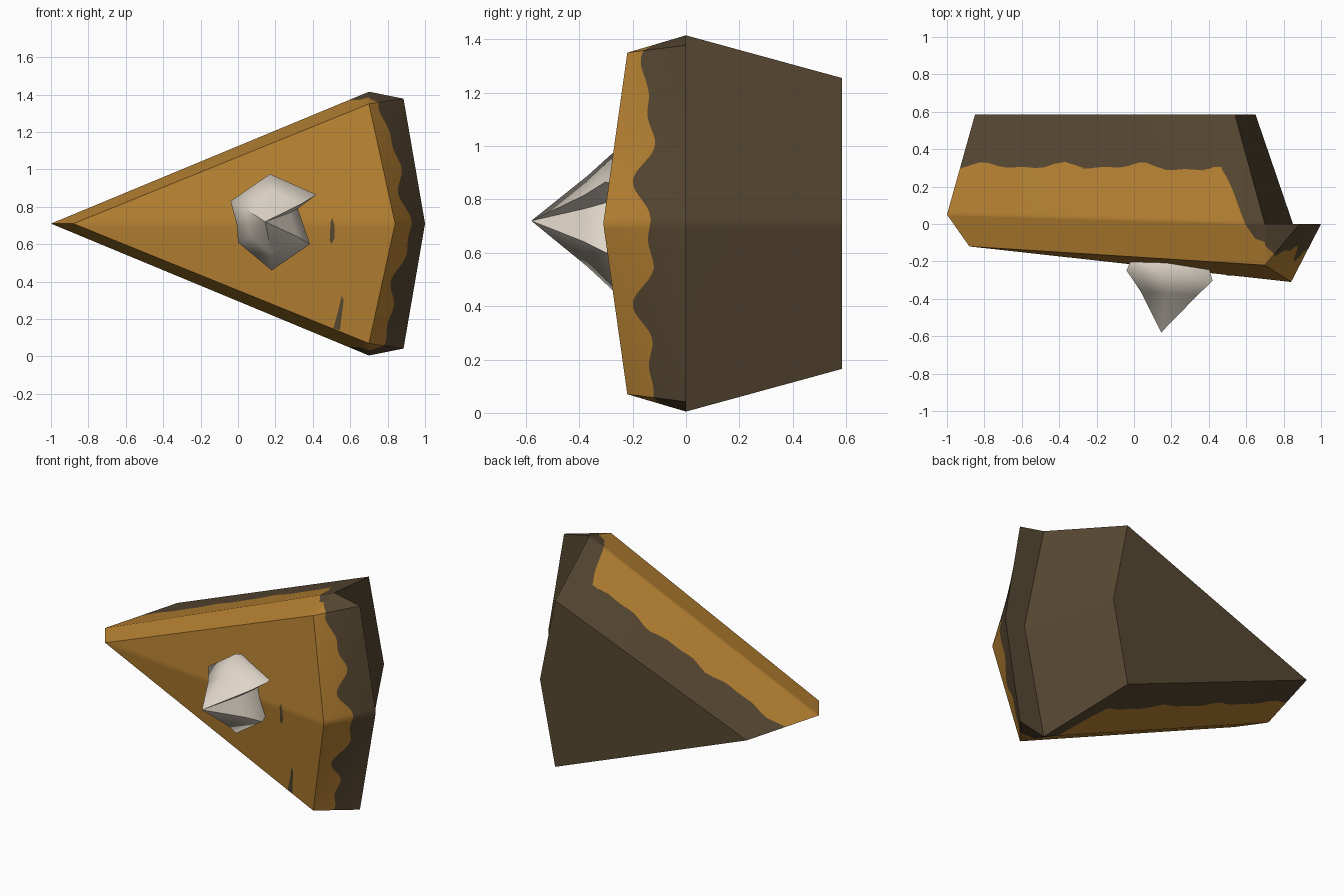
import bpy, bmesh, math

if "Cube" in bpy.data.objects:
    bpy.data.objects.remove(bpy.data.objects["Cube"])


def material(name, rgb):
    m = bpy.data.materials.new(name)
    m.diffuse_color = (*rgb, 1)
    m.use_nodes = True
    m.node_tree.nodes["Principled BSDF"].inputs["Base Color"].default_value = m.diffuse_color
    return m


CRUST = material("brown crust", (0.095, 0.064, 0.032))
FILLING = material("orange filling", (0.47, 0.22, 0.032))
CREAM = material("whipped cream", (0.74, 0.67, 0.58))
MID = 0.71  # height of the mirror plane of the slice


def finish(name, bm, mats, angle):
    me = bpy.data.meshes.new(name)
    bmesh.ops.recalc_face_normals(bm, faces=bm.faces)
    bm.to_mesh(me)
    bm.free()
    ob = bpy.data.objects.new(name, me)
    bpy.context.collection.objects.link(ob)
    for m in mats:
        me.materials.append(m)
    bpy.ops.object.select_all(action='DESELECT')
    ob.select_set(True)
    bpy.context.view_layer.objects.active = ob
    bpy.ops.object.shade_smooth_by_angle(angle=math.radians(angle))
    return ob


# Wavy border between filling (positive) and crust (negative)
LIMIT = [(-2, 0.31), (0.0, 0.31), (0.45, 0.29), (0.5, 0.24), (0.6, 0.0),
         (0.64, -0.06), (0.8, -0.15), (2, -0.165)]


def filling_field(p):
    for (x0, y0), (x1, y1) in zip(LIMIT, LIMIT[1:]):
        if p.x <= x1:
            lim = y0 + (y1 - y0) * (p.x - x0) / (x1 - x0)
            break
    if p.x > 0.7:
        wave = 0.03 * math.sin(p.z * 14 - 0.9) + 0.02 * math.sin(p.z * 27)
    else:
        wave = 0.013 * math.sin(p.x * 15 + 1) + 0.008 * math.sin(p.x * 29)
    return lim + wave - p.y


# Pie slice: centre points, then side points mirrored above and below
bm = bmesh.new()
centre = {"tip_top": (-0.88, -0.12), "tip": (-1, 0.05), "tip_base": (-0.85, 0.585),
          "base": (0.65, 0.585), "under": (0.85, 0), "lip": (1, 0), "peak": (0.84, -0.31)}
c = {k: bm.verts.new((x, y, MID)) for k, (x, y) in centre.items()}
side = {"peak": (0.7, -0.22, 0.64), "wide": (0.7, 0, 0.705),
        "lip": (0.885, 0, 0.668), "base": (0.54, 0.585, 0.545)}
for s in (1, -1):
    v = {k: bm.verts.new((x, y, MID + s * h)) for k, (x, y, h) in side.items()}
    for f in ((c["tip_top"], v["peak"], c["peak"]),
              (c["tip_top"], c["tip"], v["wide"], v["peak"]),
              (c["tip"], c["tip_base"], v["base"], v["wide"]),
              (c["tip_base"], c["base"], v["base"]),
              (v["base"], c["base"], c["under"], v["wide"]),
              (v["wide"], c["under"], c["lip"], v["lip"]),
              (v["peak"], v["wide"], v["lip"]),
              (v["peak"], v["lip"], c["lip"], c["peak"])):
        bm.faces.new(f)
bmesh.ops.subdivide_edges(bm, edges=bm.edges[:], cuts=30, use_grid_fill=True)
bmesh.ops.triangulate(bm, faces=bm.faces[:])

# Cut the faces along the wavy border
cuts = []
for e in bm.edges[:]:
    a, b = e.verts
    fa, fb = filling_field(a.co), filling_field(b.co)
    if fa * fb < 0:
        cuts.append(bmesh.utils.edge_split(e, a, fa / (fa - fb))[1])
bmesh.ops.connect_verts(bm, verts=cuts)
for f in bm.faces:
    f.material_index = int(filling_field(f.calc_center_median()) > 0)
finish("pie_slice", bm, [CRUST, FILLING], 35)


# Small crust flecks lying on the filling
def fleck(name, outline):
    bm = bmesh.new()
    vs = [bm.verts.new((x, -0.124 - 0.1105 * (x + 0.88) + 0.1164 * abs(z - MID), z))
          for x, z in outline]
    bm.faces.new(vs).normal_update()
    bmesh.ops.triangulate(bm, faces=bm.faces[:])
    ob = finish(name, bm, [CRUST], 35)
    if ob.data.polygons[0].normal.y > 0:
        ob.data.flip_normals()


fleck("upper_fleck", [(0.49, 0.62), (0.5, 0.6), (0.515, 0.63), (0.515, 0.7),
                      (0.505, 0.74), (0.495, 0.72)])
fleck("lower_fleck", [(0.51, 0.15), (0.545, 0.14), (0.565, 0.3), (0.555, 0.325),
                      (0.54, 0.26)])

# Whipped cream: six-pointed swirl rising to a tip
bm = bmesh.new()
star = [(-0.04, 0.83), (0.17, 0.975), (0.42, 0.865), (0.32, 0.79), (0.385, 0.6),
        (0.18, 0.46), (0.0, 0.61), (-0.005, 0.7)]
cx, cz = 0.18, 0.72
rings = []
for scale, y, tilt in ((0.85, -0.17, 0), (1.0, -0.275, -0.12), (0.66, -0.37, -0.05)):
    rings.append([bm.verts.new((cx + (x - cx) * scale, y + tilt * (x - cx),
                                cz + (z - cz) * scale)) for x, z in star])
n = len(star)
tip = bm.verts.new((0.145, -0.58, 0.72))
for i in range(n):
    j = (i + 1) % n
    for lo, hi in zip(rings, rings[1:]):
        bm.faces.new((lo[i], lo[j], hi[j], hi[i]))
    bm.faces.new((rings[-1][i], rings[-1][j], tip))
bm.faces.new(rings[0])
finish("whipped_cream", bm, [CREAM], 60)
